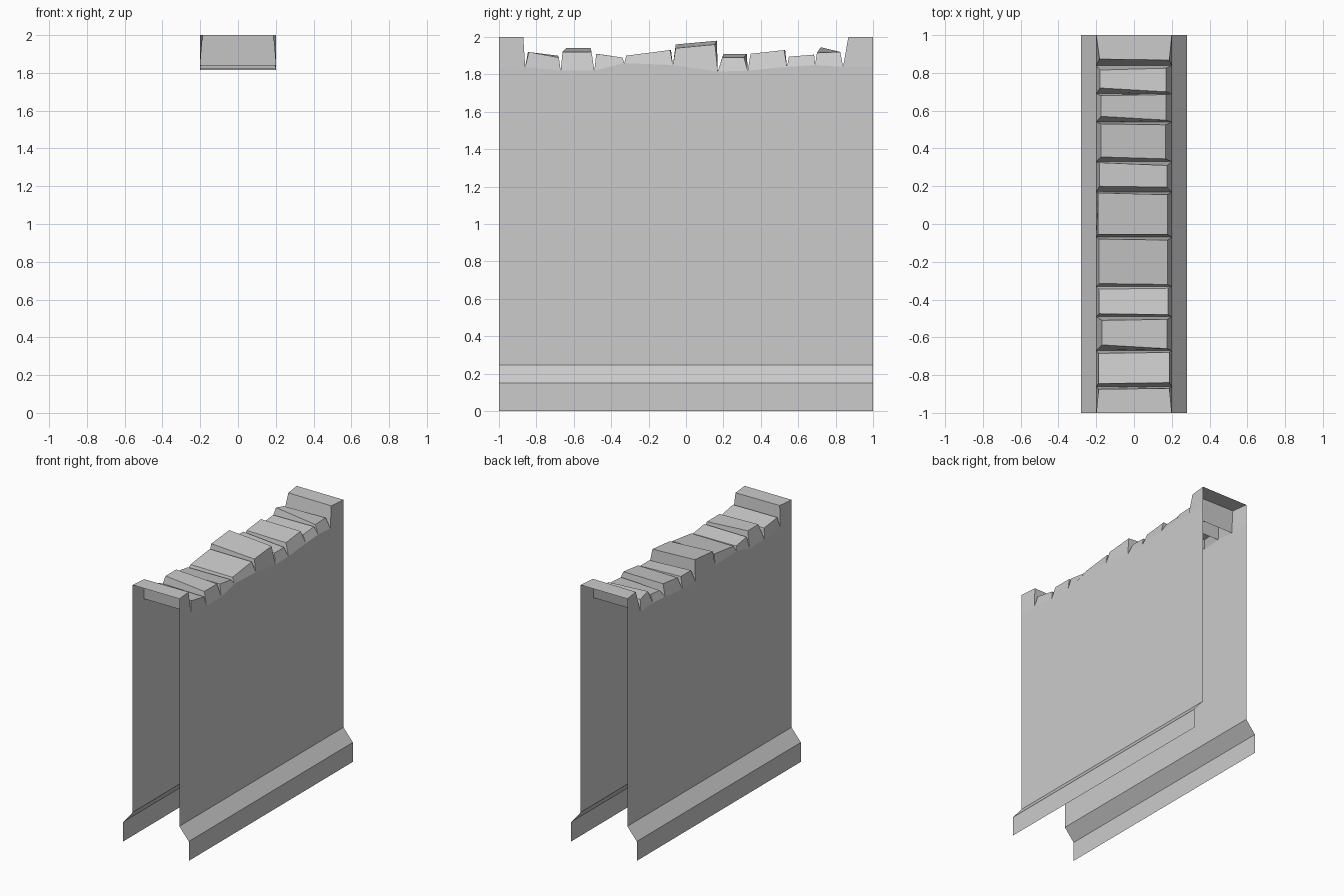
import bpy, bmesh

if "Cube" in bpy.data.objects:
    bpy.data.objects.remove(bpy.data.objects["Cube"])

HALF = 0.2   # wall half thickness


def make_object(name, faces):
    """Build a flat-shaded mesh from a list of faces given as points."""
    bm = bmesh.new()
    for pts in faces:
        bm.faces.new([bm.verts.new(p) for p in pts])
    bmesh.ops.remove_doubles(bm, verts=bm.verts, dist=0.0005)
    bmesh.ops.recalc_face_normals(bm, faces=bm.faces)
    me = bpy.data.meshes.new(name)
    bm.to_mesh(me)
    bm.free()
    ob = bpy.data.objects.new(name, me)
    bpy.context.collection.objects.link(ob)
    return ob


# Bottoms of the V-shaped cracks between the coping stones (y, z)
cracks = [(-0.86, 1.84), (-0.67, 1.82), (-0.49, 1.82), (-0.33, 1.86), (-0.07, 1.85),
          (0.17, 1.815), (0.33, 1.82), (0.54, 1.84), (0.69, 1.85), (0.84, 1.84)]
base = [(-1.0, 1.84)] + cracks + [(1.0, 1.84)]

# Stone tops: x left, x right | y start left, right | y end left, right |
# z left start, end | z right start, end
stones = [
    (-.187, .187, -.845, -.84, -.685, -.68, 1.92, 1.90, 1.92, 1.89),
    (-.17, .175, -.64, -.66, -.51, -.505, 1.94, 1.94, 1.92, 1.92),
    (-.185, .18, -.475, -.48, -.345, -.34, 1.91, 1.89, 1.91, 1.89),
    (-.185, .177, -.315, -.32, -.08, -.085, 1.90, 1.93, 1.90, 1.93),
    (-.19, .178, -.055, -.055, .165, .155, 1.96, 1.98, 1.94, 1.96),
    (-.183, .175, .20, .195, .325, .31, 1.91, 1.91, 1.89, 1.89),
    (-.175, .167, .355, .345, .53, .525, 1.91, 1.93, 1.91, 1.93),
    (-.175, .17, .57, .55, .68, .685, 1.895, 1.905, 1.895, 1.905),
    (-.18, .17, .72, .70, .815, .825, 1.945, 1.92, 1.915, 1.92),
]
tops = [[(-HALF, -1, 2), (HALF, -1, 2), (.187, -.87, 2), (-.187, -.875, 2)]]
for xl, xr, a, b, c, d, l0, l1, r0, r1 in stones:
    tops.append([(xl, a, l0), (xr, b, r0), (xr, d, r1), (xl, c, l1)])
tops.append([(-.182, .873, 2), (.187, .868, 2), (HALF, 1, 2), (-HALF, 1, 2)])

# Coping: top, two flanks and the crack slopes of each stone (wall ends stay open)
coping = []
for i, top in enumerate(tops):
    (y0, z0), (y1, z1) = base[i], base[i + 1]
    l0, r0, r1, l1 = top
    A, B = (-HALF, y0, z0), (HALF, y0, z0)
    D, C = (-HALF, y1, z1), (HALF, y1, z1)
    coping += [top, [A, l0, l1, D], [B, C, r1, r0]]
    if i > 0:
        coping.append([A, B, r0, l0])
    if i < len(tops) - 1:
        coping.append([D, l1, r1, C])

# Wall sheets and flared plinths, mirrored left and right
wall, plinth = [], []
for s in (-1, 1):
    x = s * HALF
    wall.append([(x, -1, 0.245), (x, 1, 0.245)] + [(x, y, z) for y, z in reversed(base)])
    profile = [(s * 0.28, 0), (s * 0.28, 0.15), (x, 0.245)]
    for (xa, za), (xb, zb) in zip(profile, profile[1:]):
        plinth.append([(xa, -1, za), (xa, 1, za), (xb, 1, zb), (xb, -1, zb)])

# One connected shell so all normals face outwards
make_object("broken_wall", coping + wall + plinth)
